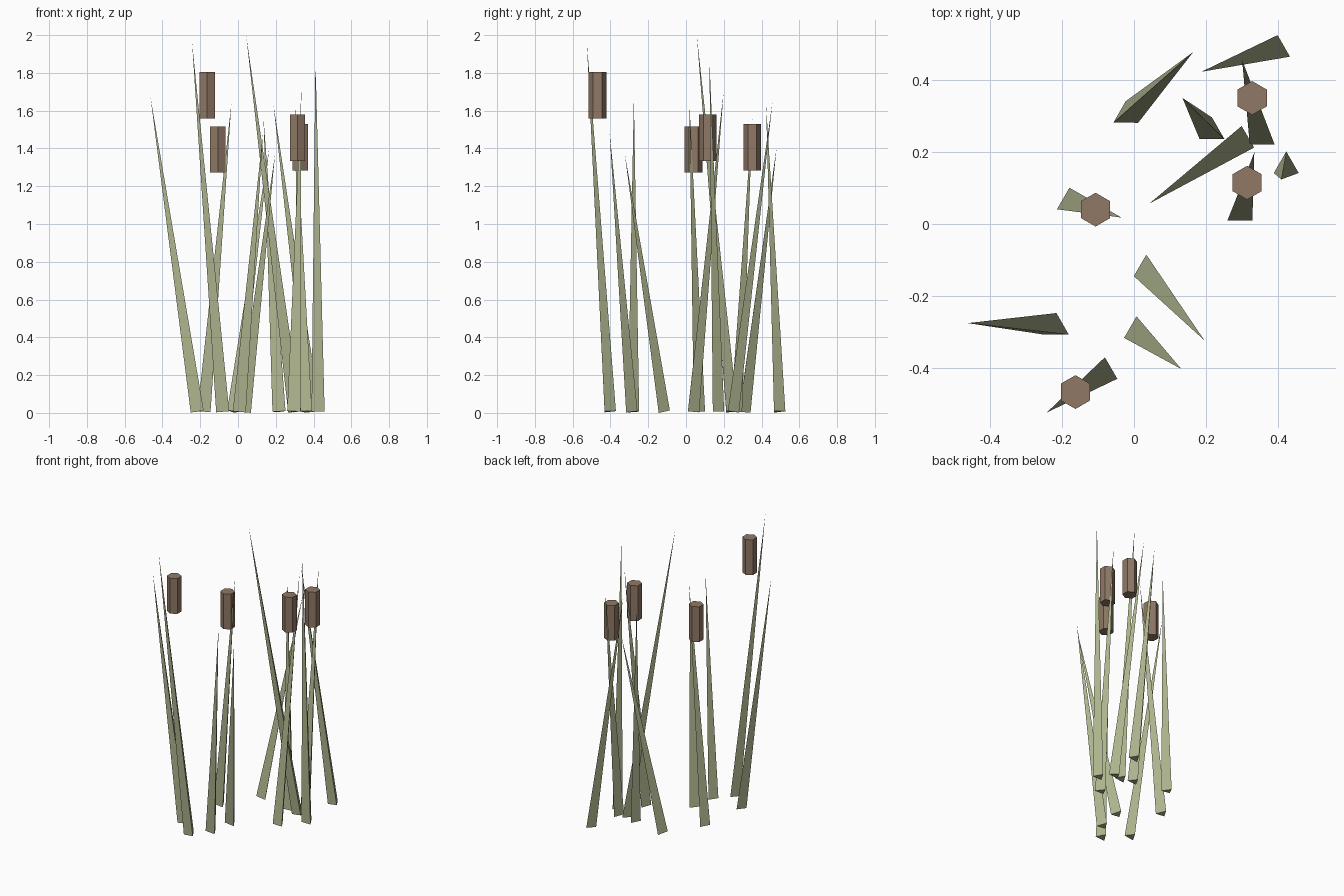
import bpy
from mathutils import Vector


def material(name, rgb):
    m = bpy.data.materials.new(name)
    m.diffuse_color = (*rgb, 1)
    return m


GREEN = material("reed_green", (0.42, 0.46, 0.27))
BROWN = material("head_brown", (0.28, 0.19, 0.13))
UP = Vector((0, 0, 1))


def finish(name, mat):
    obj = bpy.context.object
    obj.name = name
    obj.data.materials.append(mat)
    return obj


# Three-sided blades: base x, y and tip x, y, z
blades = [
    (-0.023, 0.302, 0.165, 0.479, 1.40),
    (0.400, 0.486, 0.188, 0.424, 1.63),
    (0.217, 0.257, 0.135, 0.351, 1.56),
    (0.357, 0.241, 0.301, 0.457, 1.64),
    (0.300, 0.233, 0.043, 0.057, 2.00),
    (0.424, 0.162, 0.410, 0.124, 1.87),
    (0.295, 0.030, 0.335, 0.199, 1.70),
    (-0.180, 0.061, -0.035, 0.018, 1.64),
    (0.034, -0.125, 0.196, -0.324, 1.37),
    (0.007, -0.297, 0.132, -0.404, 1.48),
    (-0.216, -0.288, -0.463, -0.276, 1.67),
    (-0.081, -0.411, -0.243, -0.525, 1.96),
]
for i, (bx, by, tx, ty, tz) in enumerate(blades, 1):
    base, tip = Vector((bx, by, 0.007)), Vector((tx, ty, tz))
    axis = tip - base
    bpy.ops.mesh.primitive_cone_add(
        vertices=3, radius1=0.04, radius2=0, depth=axis.length,
        location=(base + tip) / 2,
        rotation=UP.rotation_difference(axis).to_euler())
    finish(f"reed_blade_{i}", GREEN)

# Upright hexagonal seed heads: x, y and centre height
heads = [
    (-0.163, -0.468, 1.682),
    (-0.107, 0.040, 1.395),
    (0.329, 0.351, 1.406),
    (0.315, 0.115, 1.457),
]
for i, centre in enumerate(heads, 1):
    bpy.ops.mesh.primitive_cylinder_add(
        vertices=6, radius=0.047, depth=0.245, location=centre)
    finish(f"seed_head_{i}", BROWN)
